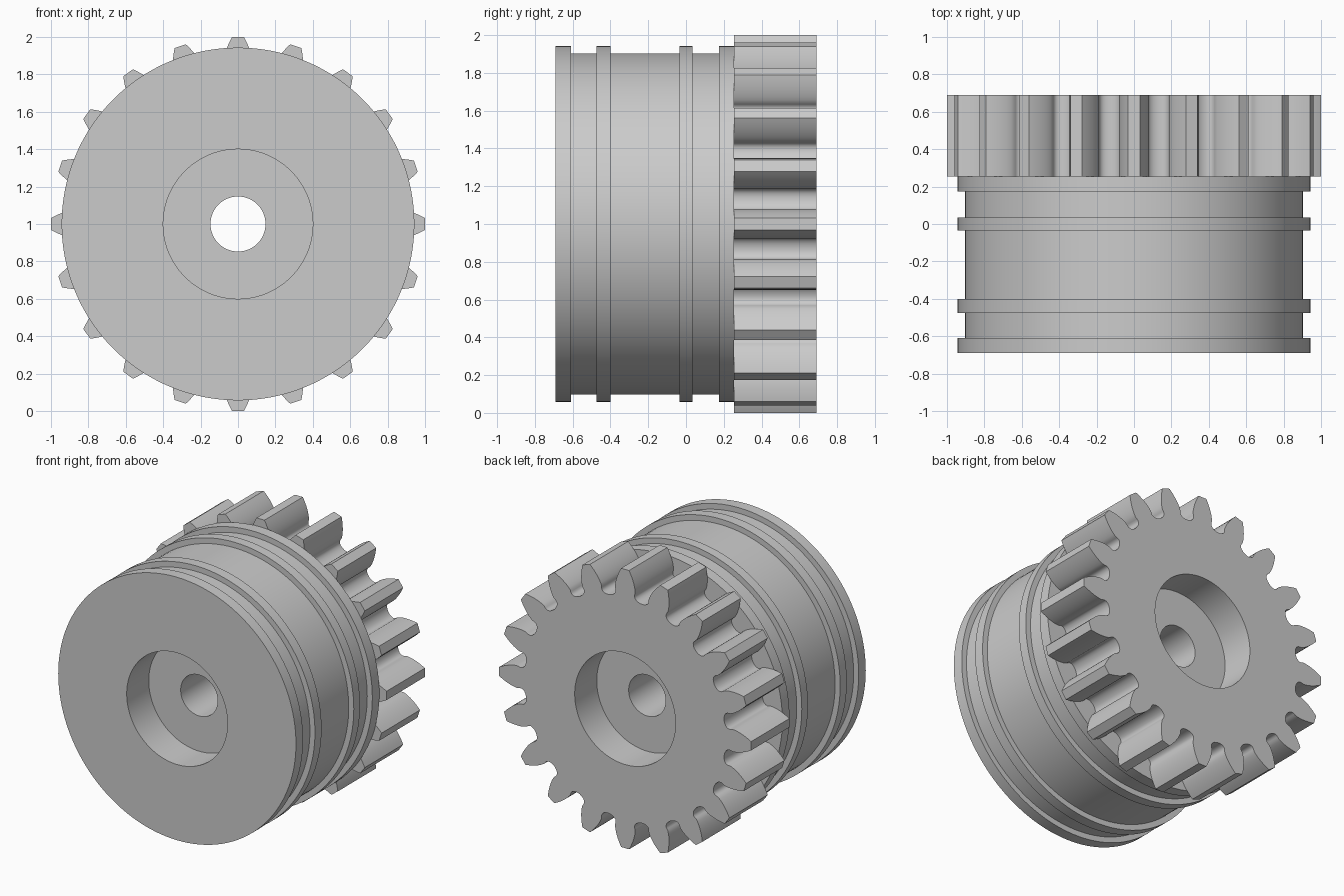
import bpy, bmesh
from math import sin, cos, pi, tan, acos, radians

cube = bpy.data.objects.get("Cube")
if cube:
    bpy.data.objects.remove(cube)

SEGMENTS = 128
HALF = 0.69          # half of the overall depth
STEP = 0.255         # where drum meets gear
FLOOR = 0.44         # recess floor distance from the middle
BORE, RECESS = 0.147, 0.4
RIB, GROOVE = 0.943, 0.903
TEETH = 20
TIP, PITCH, ROOT = 1.0, 1 / 1.1, 0.795
BASE = PITCH * cos(radians(20))

grey = bpy.data.materials.new("plain grey")
grey.use_nodes = True
colour = (0.6, 0.6, 0.6, 1)
grey.diffuse_color = colour
grey.node_tree.nodes["Principled BSDF"].inputs["Base Color"].default_value = colour


def finish(bm, name):
    bmesh.ops.remove_doubles(bm, verts=bm.verts, dist=1e-5)
    bmesh.ops.recalc_face_normals(bm, faces=bm.faces)
    mesh = bpy.data.meshes.new(name)
    bm.to_mesh(mesh)
    bm.free()
    mesh.materials.append(grey)
    obj = bpy.data.objects.new(name, mesh)
    bpy.context.collection.objects.link(obj)
    bpy.ops.object.select_all(action='DESELECT')
    obj.select_set(True)
    bpy.context.view_layer.objects.active = obj
    bpy.ops.object.shade_smooth_by_angle(angle=radians(30))


def circle(radius):
    return [(radius, 2 * pi * i / SEGMENTS) for i in range(SEGMENTS)]


def ring(bm, polar, y):
    # Closed loop of vertices and edges around the axle
    verts = [bm.verts.new((r * sin(a), y, 1 + r * cos(a))) for r, a in polar]
    edges = [bm.edges.new((v, verts[i - 1])) for i, v in enumerate(verts)]
    return verts, edges


def wall(bm, a, b):
    for i in range(len(a)):
        bm.faces.new((a[i - 1], a[i], b[i], b[i - 1]))


# Drum: turned profile with four ribs, a front recess and a bore
profile = [(BORE, STEP), (BORE, -FLOOR), (RECESS, -FLOOR), (RECESS, -HALF)]
ribs = [(-HALF, -0.61), (-0.475, -0.40), (-0.035, 0.035), (0.175, STEP)]
for k, (start, end) in enumerate(ribs):
    if k:
        profile.append((GROOVE, start))
    profile += [(RIB, start), (RIB, end)]
    if k < len(ribs) - 1:
        profile.append((GROOVE, end))
bm = bmesh.new()
loops = [ring(bm, circle(r), y)[0] for r, y in profile]
for i in range(len(loops)):
    wall(bm, loops[i - 1], loops[i])
finish(bm, "ribbed_drum")


# Gear: involute flanks joined by rounded, slightly necked roots
def involute(p):
    return tan(p) - p


def half_angle(r):
    return pi / (2 * TEETH) + involute(radians(20)) - involute(acos(min(1, BASE / r)))


flank = [(r, half_angle(r)) for r in [TIP + (BASE - TIP) * i / 8 for i in range(9)]]
gap = pi / TEETH
for r, width in [(0.842, 0.056), (0.829, 0.056), (0.816, 0.050), (0.805, 0.038), (0.798, 0.021)]:
    flank.append((r, gap - width / r))
tooth = [(r, -a) for r, a in reversed(flank)] + flank + [(ROOT, gap)]
outline = [(r, a + 2 * gap * t) for t in range(TEETH) for r, a in tooth]

bm = bmesh.new()
front, front_edges = ring(bm, outline, STEP)
back, back_edges = ring(bm, outline, HALF)
bore_front, bore_edges = ring(bm, circle(BORE), STEP)
bore_back, _ = ring(bm, circle(BORE), FLOOR)
recess_floor, _ = ring(bm, circle(RECESS), FLOOR)
recess_rim, rim_edges = ring(bm, circle(RECESS), HALF)
for edges in (front_edges + bore_edges, back_edges + rim_edges):
    bmesh.ops.triangle_fill(bm, use_beauty=True, use_dissolve=False,
                            edges=edges, normal=(0, 1, 0))
wall(bm, front, back)
wall(bm, bore_front, bore_back)
wall(bm, bore_back, recess_floor)
wall(bm, recess_floor, recess_rim)
finish(bm, "spur_gear")
